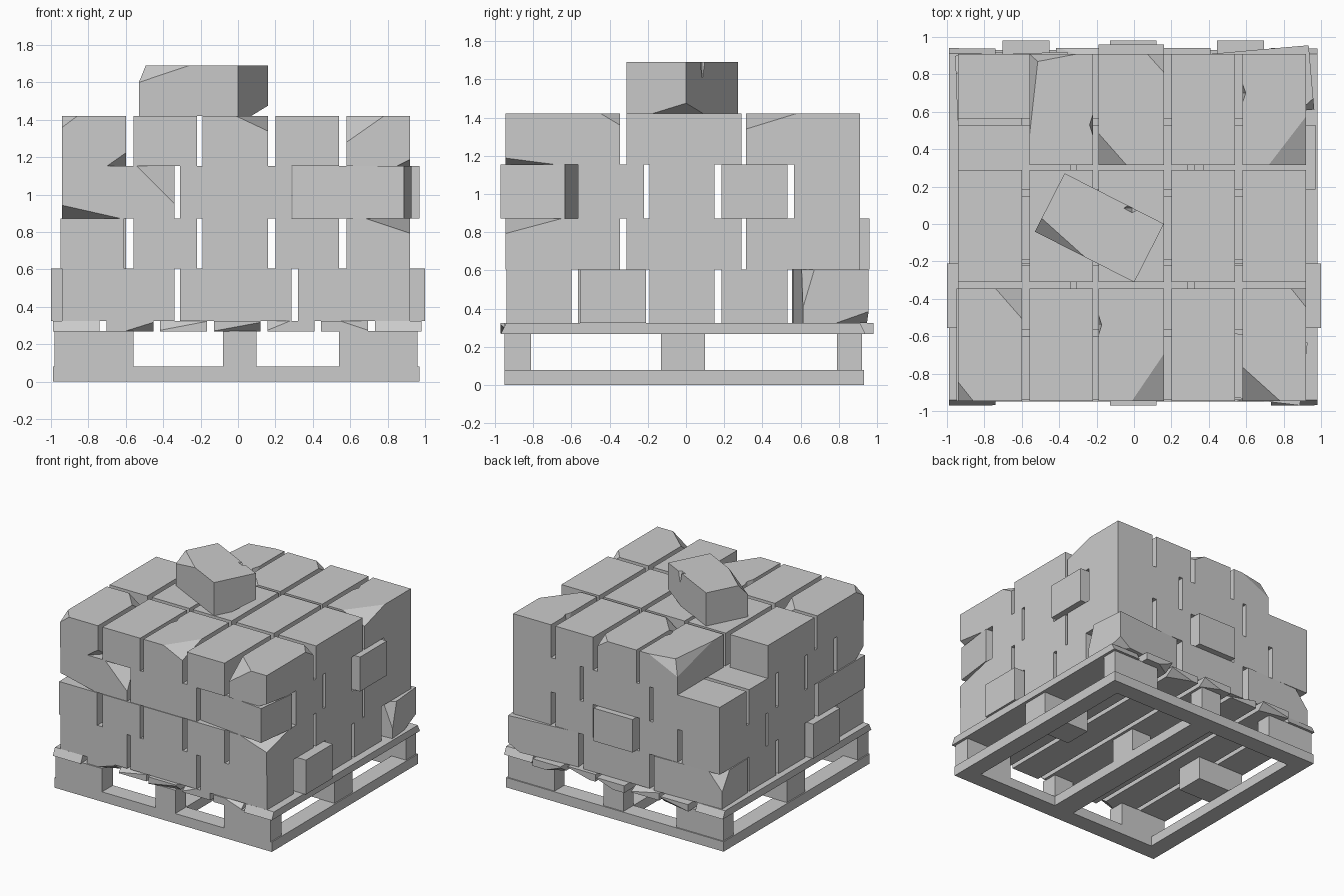
import bpy, bmesh, math, random
from mathutils import Vector, Matrix

if "Cube" in bpy.data.objects:
    bpy.data.objects.remove(bpy.data.objects["Cube"])

random.seed(4)


def chip(bm, half, s, d):
    """Slice off the corner with signs s, d units along each edge."""
    corner = Vector([s[i] * half[i] for i in range(3)])
    normal = Vector([s[i] / d[i] for i in range(3)]).normalized()
    co = corner - Vector((s[0] * d[0], 0, 0))
    bmesh.ops.bisect_plane(bm, geom=bm.verts[:] + bm.edges[:] + bm.faces[:], dist=1e-5,
                           plane_co=co, plane_no=normal, clear_outer=True)
    bmesh.ops.holes_fill(bm, edges=[e for e in bm.edges if e.is_boundary], sides=0)


def block(name, x, y, z, rot=0, chips=()):
    half = [(b - a) / 2 for a, b in (x, y, z)]
    bm = bmesh.new()
    bmesh.ops.create_cube(bm, size=2, matrix=Matrix.Diagonal((*half, 1)))
    for s, d in chips:
        chip(bm, half, s, d)
    bmesh.ops.recalc_face_normals(bm, faces=bm.faces)
    me = bpy.data.meshes.new(name)
    bm.to_mesh(me)
    bm.free()
    ob = bpy.data.objects.new(name, me)
    ob.location = [(a + b) / 2 for a, b in (x, y, z)]
    ob.rotation_euler.z = math.radians(rot)
    bpy.context.collection.objects.link(ob)
    return ob


def dent(ob, loc, size):
    """Knock a faceted notch out of an edge."""
    bm = bmesh.new()
    bmesh.ops.create_cone(bm, segments=4, radius1=1, radius2=0.0, depth=1.6, cap_ends=True,
                          matrix=Matrix.Rotation(math.pi, 4, 'X'))
    me = bpy.data.meshes.new("dent_cutter")
    bm.to_mesh(me)
    bm.free()
    cut = bpy.data.objects.new("dent_cutter", me)
    cut.location, cut.scale = loc, size
    cut.hide_render = True
    cut.hide_viewport = True
    bpy.context.collection.objects.link(cut)
    mod = ob.modifiers.new("dent", 'BOOLEAN')
    mod.operation, mod.object, mod.solver = 'DIFFERENCE', cut, 'EXACT'


# Pallet base frame
BX, BY = (-.99, .97), (-.95, .93)
block("base_board_front", BX, (-.95, -.81), (0, .08))
block("base_board_back", BX, (.79, .93), (0, .08))
for name, x in (("left", (-.99, -.85)), ("middle", (-.08, .1)), ("right", (.83, .97))):
    block("base_board_" + name, x, (-.81, .79), (0, .08))

# Pallet spacer blocks
for i, x in enumerate([(-.98, -.56), (-.08, .1), (.54, .96)]):
    for j, y in enumerate([(-.95, -.81), (-.13, .1), (.79, .92)]):
        block(f"spacer_{i}_{j}", x, y, (.08, .27))

# Deck slats with splintered ends
front = [-.97, -.94, -.94, -.97, -.94, -.95, -.97]
back = [.94, .98, .94, .98, .94, .98, .94]
for i in range(7):
    x = -.865 + i * .287
    cuts = [((random.choice((-1, 1)), s, random.choice((-1, 1))),
             (random.uniform(.12, .3), random.uniform(.04, .1), .05)) for s in (-1, 1)]
    if i in (0, 6):
        cuts = [((1, s, 1), (9, .03, .06)) for s in (-1, 1)]
    block(f"deck_slat_{i}", (x - .125, x + .125), (front[i], back[i]), (.267, .325), 0, cuts)

# Brick grid spans: long side alternates between layers
X3 = [(-.94, -.34), (-.31, .285), (.32, .92)]
Y5 = [(-.94, -.6), (-.565, -.22), (-.19, .15), (.185, .53), (.565, .91)]
X5 = [(-.94, -.6), (-.56, -.22), (-.19, .16), (.2, .54), (.58, .92)]
Y3 = [(-.945, -.345), (-.31, .29), (.315, .91)]
layers = [(X3, Y5, (.325, .605)), (X5, Y3, (.605, .873)),
          (X3, Y5, (.873, 1.153)), (X5, Y3, (1.153, 1.42))]

# (layer, column, row) -> (dx, dy, rotation) for bricks knocked out of line
moved = {(0, 0, 1): (-.06, .01, 0), (0, 2, 1): (.08, .01, 0), (0, 2, 4): (.03, .02, 5),
         (1, 0, 0): (-.01, 0, 0), (1, 2, 2): (0, .05, 0), (2, 2, 0): (-.01, .005, -7),
         (2, 2, 3): (.05, 0, 0), (0, 0, 4): (-.01, 0, 2)}

# (layer, column, row) -> broken corners
broken = {
    (0, 2, 4): [((1, 1, -1), (.1, .17, .06)), ((1, -1, 1), (.08, .06, .2))],
    (0, 0, 4): [((-1, 1, 1), (.12, .1, .14))],
    (1, 4, 0): [((1, -1, 1), (.24, .3, .08))],
    (2, 0, 0): [((-1, -1, -1), (.31, .1, .07)), ((1, -1, 1), (.2, .1, .2))],
    (3, 0, 0): [((-1, -1, 1), (.08, .1, .06)), ((1, -1, -1), (.1, .1, .07)),
                ((1, 1, 1), (.14, .16, .1))],
    (3, 1, 2): [((-1, 1, 1), (.05, .45, .12)), ((-1, 1, 1), (.26, .05, .12))],
    (3, 2, 2): [((1, 1, 1), (.09, .1, .06)), ((-1, -1, 1), (.15, .17, .1))],
    (3, 2, 0): [((1, -1, 1), (.17, .25, .08))],
    (3, 4, 0): [((-1, -1, 1), (.2, .18, .14)), ((1, 1, 1), (.08, .1, .06)),
                ((1, -1, -1), (.07, .27, .035))],
    (3, 4, 2): [((1, -1, 1), (.2, .26, .08))],
}

# Stacked bricks, one back corner missing on the top layer
bricks = {}
for k, (xs, ys, z) in enumerate(layers):
    for i, x in enumerate(xs):
        for j, y in enumerate(ys):
            key = (k, i, j)
            if key == (3, 0, 2):
                continue
            dx, dy, rot = moved.get(key, (0, 0, 0))
            bricks[key] = block(f"brick_layer{k + 1}_{i}_{j}", (x[0] + dx, x[1] + dx),
                                (y[0] + dy, y[1] + dy), z, rot, broken.get(key, ()))

# Loose brick lying on top
loose = block("loose_brick", (-.483, .113), (-.195, .155), (1.42, 1.69), -27,
              [((-1, -1, 1), (.3, .08, .09)), ((1, 1, -1), (.2, .2, .055))])

# Notches along upper edges
dent(loose, (-.01, .085, 1.69), (.09, .05, .11))
dent(bricks[3, 1, 2], (-.22, .53, 1.42), (.035, .11, .12))
dent(bricks[3, 4, 2], (.58, .7, 1.42), (.035, .1, .12))
dent(bricks[3, 2, 0], (-.19, -.54, 1.42), (.035, .11, .12))
